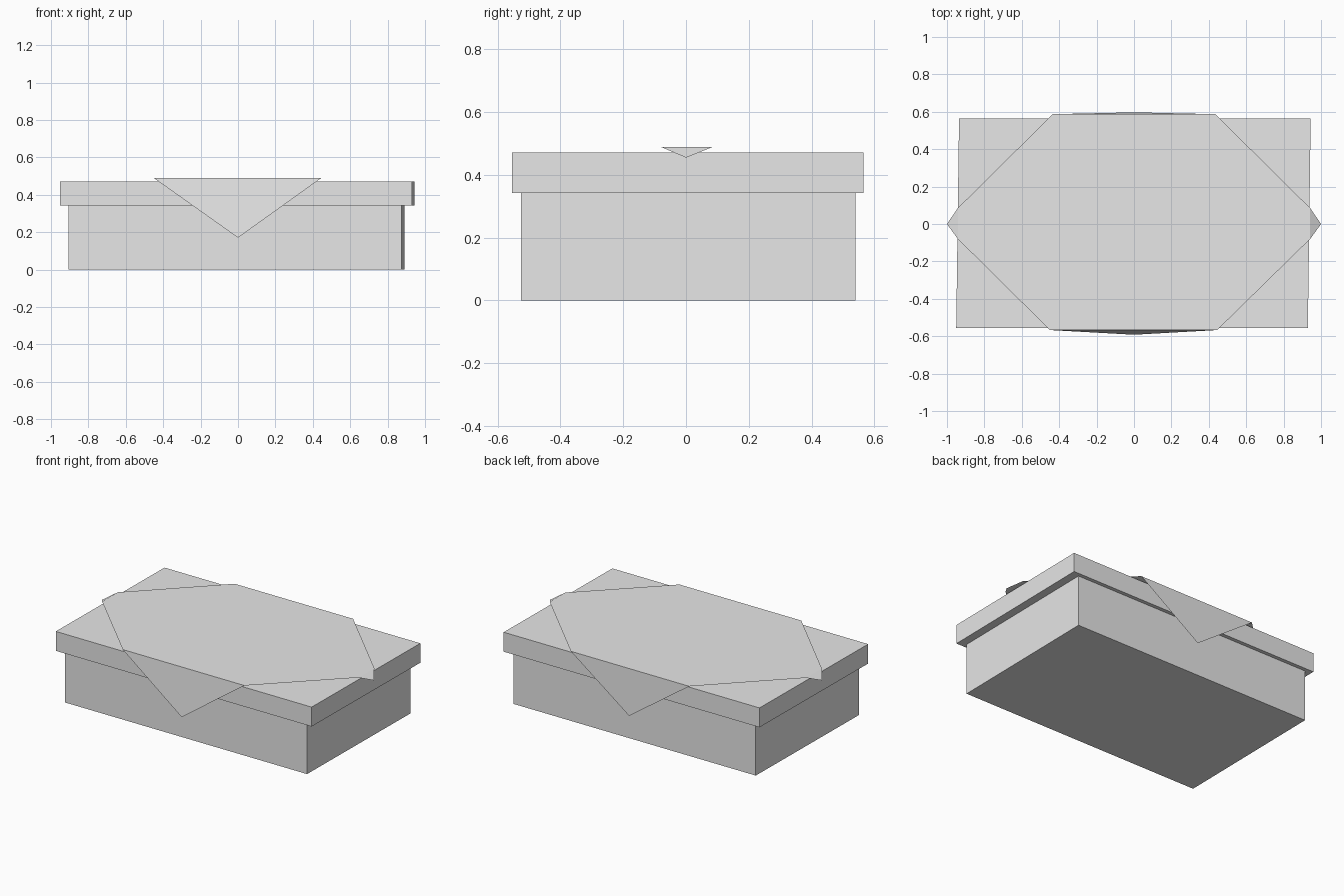
import bpy
import bmesh

cube = bpy.data.objects.get("Cube")
if cube:
    bpy.data.objects.remove(cube)

# One plain grey for every part
grey = bpy.data.materials.new("light_grey")
grey.use_nodes = True
colour = (0.8, 0.8, 0.8, 1)
grey.diffuse_color = colour
grey.node_tree.nodes["Principled BSDF"].inputs["Base Color"].default_value = colour

SHEAR = 0.0135  # the box leans slightly sideways in plan


def add_object(name, bm):
    mesh = bpy.data.meshes.new(name)
    bm.to_mesh(mesh)
    bm.free()
    mesh.materials.append(grey)
    obj = bpy.data.objects.new(name, mesh)
    bpy.context.collection.objects.link(obj)
    return obj


def add_block(name, half_x, centre_x, y_range, z_range):
    bm = bmesh.new()
    bmesh.ops.create_cube(bm, size=2)
    for v in bm.verts:
        v.co.y = y_range[v.co.y > 0]
        v.co.z = z_range[v.co.z > 0]
        v.co.x = centre_x + half_x * v.co.x + SHEAR * v.co.y
    return add_object(name, bm)


# Box and overhanging lid
add_block("box_base", 0.89, -0.008, (-0.525, 0.54), (0, 0.345))
add_block("box_lid", 0.94, -0.003, (-0.555, 0.565), (0.342, 0.471))

# Thin cloth: a flat octagon with a hanging triangle on each side
top = [(-0.45, -0.567), (0.445, -0.567), (0.942, -0.08), (0.942, 0.085),
       (0.435, 0.587), (-0.435, 0.587), (-0.942, 0.085), (-0.942, -0.08)]
tips = [(0, -0.592, 0.17), (1, 0, 0.455), (0, 0.597, 0.18), (-1, 0, 0.455)]
bm = bmesh.new()
rim = [bm.verts.new((x, y, 0.489)) for x, y in top]
bm.faces.new(rim)
for i, tip in enumerate(tips):
    bm.faces.new((rim[2 * i + 1], rim[2 * i], bm.verts.new(tip)))
bm.normal_update()
add_object("cloth_cover", bm)
